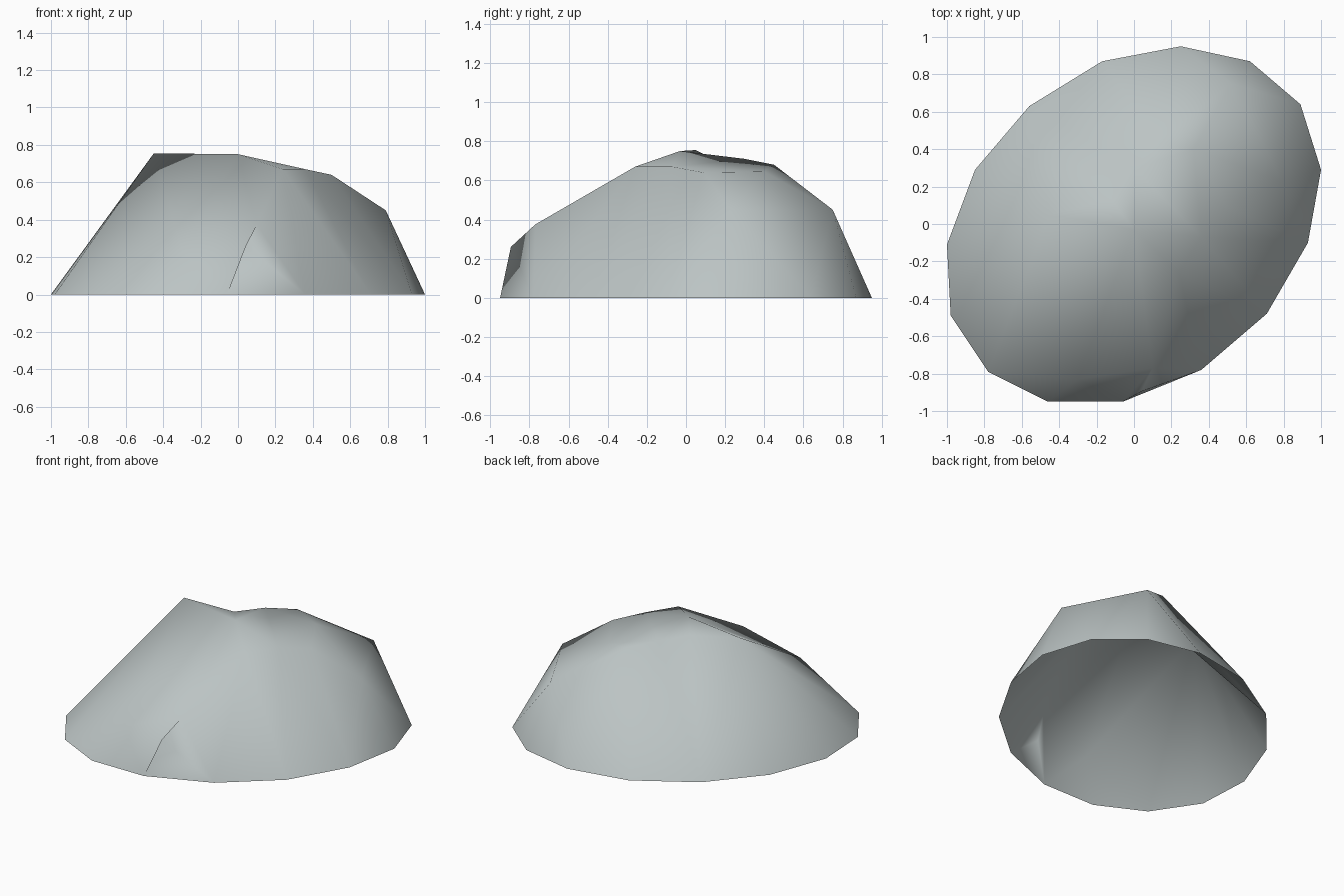
import bpy
from mathutils import Vector
from mathutils.geometry import delaunay_2d_cdt

cube = bpy.data.objects.get("Cube")
if cube:
    bpy.data.objects.remove(cube, do_unlink=True)

# Stone colour
stone = bpy.data.materials.new("grey_stone")
stone.use_nodes = True
colour = (0.50, 0.55, 0.55, 1)
stone.diffuse_color = colour
shader = stone.node_tree.nodes["Principled BSDF"]
shader.inputs["Base Color"].default_value = colour
shader.inputs["Roughness"].default_value = 0.9

# Ground outline, clockwise from the back
outline = [(.25, .95), (.62, .87), (.89, .64), (1, .29), (.93, -.1),
           (.71, -.48), (.36, -.78), (-.06, -.95), (-.46, -.95), (-.78, -.79),
           (-.98, -.49), (-1, -.11), (-.85, .29), (-.56, .63), (-.17, .87)]

# Named peaks and shoulders of the rock
peaks = {
    "summit": (-.45, .05, .755),
    "crown": (0, -.03, .75),
    "saddle": (-.12, .13, .715),
    "back_crown": (0, .3, .71),
    "back_peak": (.14, .45, .68),
    "back_ridge": (.32, .4, .645),
    "left_ridge": (.5, .09, .64),
    "middle_ridge": (.36, -.07, .67),
    "front_ridge": (.24, -.26, .67),
    "left_shoulder": (.79, .23, .45),
    "back_shoulder": (.52, .75, .45),
    "front_shoulder": (.1, -.77, .375),
    "front_lip": (.04, -.895, .26),
    "front_bulge": (-.3, -.83, .24),
}

# Creases between peaks, or from a peak to an outline corner
creases = [
    ("summit", 9), ("summit", 10), ("summit", 12), ("summit", 13),
    ("summit", "crown"), ("saddle", "back_crown"), ("summit", "saddle"),
    ("back_crown", 13), ("back_crown", 14), ("back_crown", "back_peak"),
    ("back_peak", 0), ("back_ridge", "back_shoulder"),
    ("left_ridge", "left_shoulder"), ("left_ridge", "back_ridge"),
    ("crown", "front_ridge"), ("middle_ridge", "left_ridge"),
    ("front_ridge", "front_shoulder"), ("front_shoulder", "front_lip"),
    ("front_bulge", "summit"), ("left_shoulder", "back_shoulder"),
]

points = [Vector((x, y, 0)) for x, y in outline]
points += [Vector(p) for p in peaks.values()]
index = {name: len(outline) + i for i, name in enumerate(peaks)}
rim = len(outline)
edges = [(i, (i + 1) % rim) for i in range(rim)]
edges += [(index[a], index.get(b, b)) for a, b in creases]

# Triangulate in plan, then lift each point to its height
flat = [p.to_2d() for p in points]
plan, _, faces, sources, _, _ = delaunay_2d_cdt(flat, edges, [], 0, 1e-5)
verts = [points[s[0]] if s else Vector((p.x, p.y, .4))
         for p, s in zip(plan, sources)]

mesh = bpy.data.meshes.new("rock")
mesh.from_pydata(verts, [], faces)
mesh.materials.append(stone)
for face in mesh.polygons:
    face.use_smooth = True
rock = bpy.data.objects.new("rock", mesh)
bpy.context.collection.objects.link(rock)
